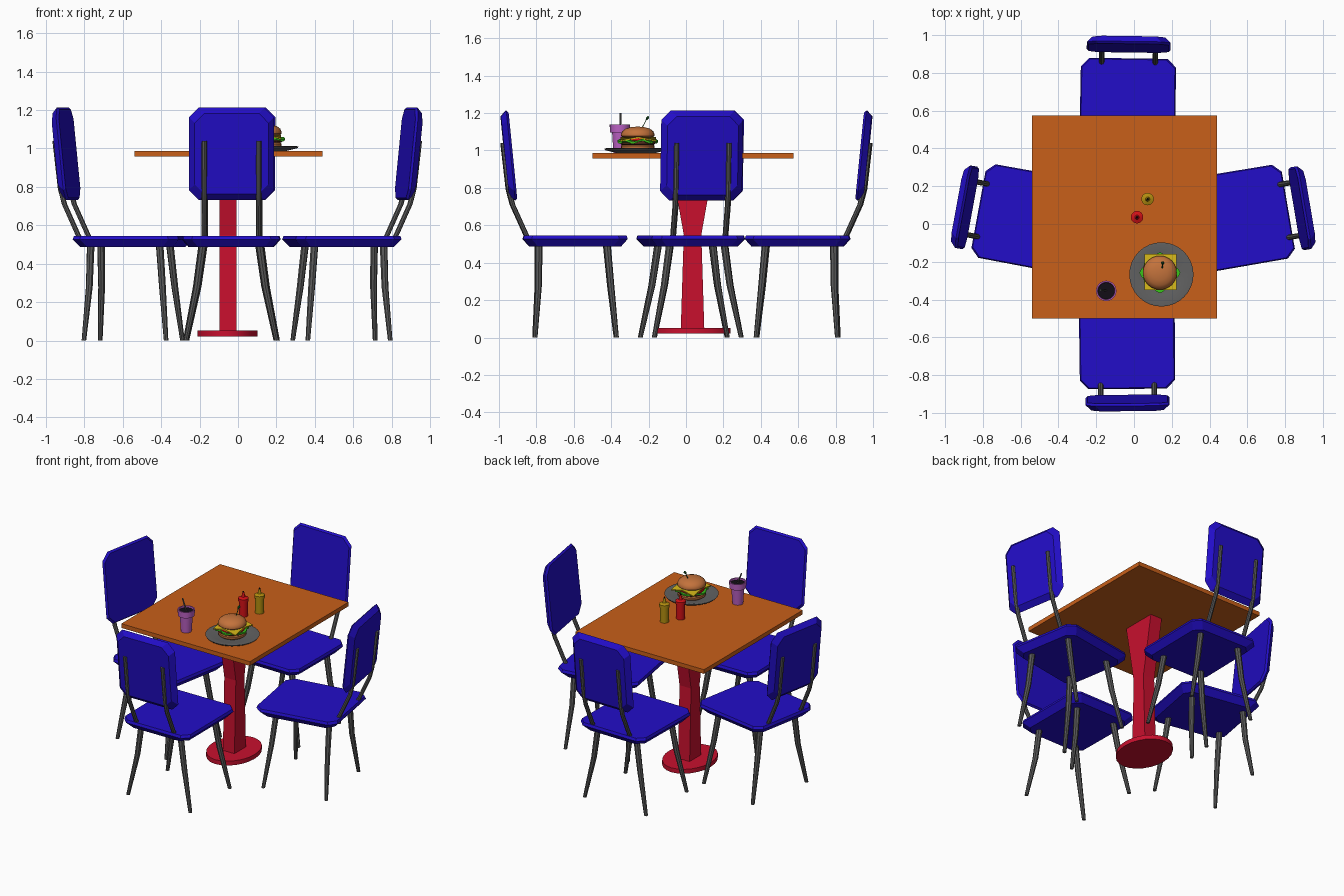
import bpy, bmesh
from math import sin, cos, pi, radians
from mathutils import Matrix, Vector

if "Cube" in bpy.data.objects:
    bpy.data.objects.remove(bpy.data.objects["Cube"])


def material(name, rgb):
    m = bpy.data.materials.new(name)
    m.diffuse_color = (*rgb, 1)
    m.use_nodes = True
    m.node_tree.nodes["Principled BSDF"].inputs["Base Color"].default_value = m.diffuse_color
    return m


BLUE = material("blue_vinyl", (0.016, 0.004, 0.58))
WOOD = material("orange_wood", (0.58, 0.115, 0.01))
CRIMSON = material("crimson", (0.58, 0.005, 0.027))
METAL = material("dark_metal", (0.1, 0.1, 0.1))
BUN = material("bun", (0.55, 0.17, 0.045))
MEAT = material("meat", (0.1, 0.03, 0.015))
GREEN = material("green", (0.04, 0.55, 0.01))
PICK = material("dark_green", (0.01, 0.12, 0.02))
CHEESE = material("cheese", (0.7, 0.5, 0.01))
RED = material("red", (0.65, 0.005, 0.008))
MUSTARD = material("mustard", (0.45, 0.27, 0.005))
PURPLE = material("purple", (0.5, 0.12, 0.55))
BLACK = material("black", (0.006, 0.004, 0.008))
PLATE = material("plate_grey", (0.12, 0.12, 0.12))


def loft(name, rings, mat, smooth=False):
    """Skin a stack of equal-length point rings and cap both ends."""
    bm = bmesh.new()
    rows = [[bm.verts.new(p) for p in ring] for ring in rings]
    n = len(rows[0])
    for a, b in zip(rows, rows[1:]):
        for i in range(n):
            j = (i + 1) % n
            bm.faces.new((a[i], a[j], b[j], b[i]))
    bm.faces.new(rows[0][::-1])
    bm.faces.new(rows[-1])
    bmesh.ops.recalc_face_normals(bm, faces=bm.faces)
    me = bpy.data.meshes.new(name)
    bm.to_mesh(me)
    bm.free()
    me.materials.append(mat)
    ob = bpy.data.objects.new(name, me)
    bpy.context.collection.objects.link(ob)
    if smooth:
        bpy.ops.object.select_all(action='DESELECT')
        ob.select_set(True)
        bpy.context.view_layer.objects.active = ob
        bpy.ops.object.shade_smooth_by_angle(angle=radians(35))
    return ob


def circle(c, rx, ry=None, n=8):
    ry = ry or rx
    return [(c[0] + rx * cos(2 * pi * i / n), c[1] + ry * sin(2 * pi * i / n), c[2]) for i in range(n)]


def lathe(name, x, y, profile, mat, n=24):
    return loft(name, [circle((x, y, z), r, n=n) for r, z in profile], mat, True)


def rod(name, path, mat, n=8):
    """Mostly upright tube; path holds (x, y, z, radius)."""
    return loft(name, [circle(p[:3], p[3], n=n) for p in path], mat, True)


def octagon(w, d, c):
    """Rectangle of half sizes w, d with cut corners."""
    return [(w, -d + c), (w, d - c), (w - c, d), (-w + c, d),
            (-w, d - c), (-w, -d + c), (-w + c, -d), (w - c, -d)]


def box(name, x0, x1, y0, y1, z0, z1, mat):
    return loft(name, [[(x0, y0, z), (x1, y0, z), (x1, y1, z), (x0, y1, z)] for z in (z0, z1)], mat)


# Chair, built once facing -y with its seat centred on the origin
def build_chair():
    seat = [[(x * (1 - 0.02 * y), y, z) for x, y in octagon(0.253 - i, 0.28 - i, 0.045)]
            for i, z in ((0.035, 0.487), (0.0, 0.527), (0.006, 0.545))]
    parts = [loft("seat", seat, BLUE)]
    back = []
    for t, i in ((0, 0.01), (0.012, 0), (0.043, 0.03)):
        back.append([(x, 0.31 + 0.1 * (h + 0.24) + t, 0.973 + h)
                     for x, h in octagon(0.222 - i, 0.24 - i, 0.05)])
    parts.append(loft("backrest", back, BLUE))
    for s, side in ((-1, "left"), (1, "right")):
        parts.append(rod(side + "_back_post", [
            (s * 0.142, 0.235, 0.50, 0.014), (s * 0.142, 0.265, 0.555, 0.014),
            (s * 0.142, 0.335, 0.71, 0.014), (s * 0.142, 0.356, 0.79, 0.014),
            (s * 0.142, 0.386, 1.04, 0.013)], METAL))
        for end, ys in (("front", (-0.17, -0.19, -0.22)), ("rear", (0.195, 0.197, 0.215))):
            parts.append(rod(f"{side}_{end}_leg", [
                (s * 0.148, ys[0], 0.495, 0.02), (s * 0.178, ys[1], 0.28, 0.018),
                (s * 0.236, ys[2], 0.0, 0.012)], METAL))
    return parts


parts = build_chair()
places = [("back", -0.033, 0.597, -0.8), ("front", -0.037, -0.593, 180.5),
          ("left", -0.548, 0.026, 79.6), ("right", 0.541, 0.026, -80.4)]
for k, (label, x, y, ang) in enumerate(places):
    m = Matrix.Translation((x, y, 0)) @ Matrix.Rotation(radians(ang), 4, 'Z')
    for p in parts:
        ob = p
        if k:
            ob = p.copy()
            bpy.context.collection.objects.link(ob)
            ob.name = label + "_chair_" + p.name.replace("back_chair_", "")
        else:
            p.name = "back_chair_" + p.name
        ob.matrix_world = m

# Table: top, flared pedestal, oval foot
box("table_top", -0.54, 0.44, -0.50, 0.575, 0.958, 0.987, WOOD)
loft("pedestal", [[(-0.052 + sx * 0.044, 0.035 + sy * h, z) for sx, sy in ((-1, -1), (1, -1), (1, 1), (-1, 1))]
                  for h, z in ((0.063, 0.04), (0.047, 0.55), (0.12, 0.96))], CRIMSON)
loft("pedestal_foot", [circle((-0.055, 0.035, z), 0.157, 0.204, 24) for z in (0.022, 0.052)], CRIMSON, True)

# Plate with shallow dish
lathe("plate", 0.145, -0.267, [(0.105, 0.987), (0.165, 1.002), (0.17, 1.01), (0.162, 1.012),
                               (0.11, 1.0), (0.01, 0.999)], PLATE, 32)

# Burger layers
bx, by = 0.137, -0.258
lathe("bottom_bun", bx, by, [(0.075, 0.998), (0.088, 1.008), (0.09, 1.024), (0.085, 1.03)], BUN)
lathe("patty", bx, by, [(0.085, 1.03), (0.093, 1.036), (0.093, 1.05), (0.085, 1.055)], MEAT)
loft("lettuce", [[(bx + (0.1 + 0.008 * cos(8 * a)) * cos(a), by + (0.1 + 0.008 * cos(8 * a)) * sin(a),
                   z + 0.008 * sin(6 * a)) for a in (2 * pi * i / 36 for i in range(36))]
                 for z in (1.044, 1.054)], GREEN)
lathe("tomato", bx, by, [(0.088, 1.052), (0.088, 1.066)], RED)
ch = [(-1, -1), (0, -1), (1, -1), (1, 0), (1, 1), (0, 1), (-1, 1), (-1, 0)]
loft("cheese", [[(bx + 0.003 + 0.085 * u, by + 0.003 + 0.095 * v, z - 0.018 * abs(u * v)) for u, v in ch]
                for z in (1.066, 1.073)], CHEESE)
lathe("top_bun", bx, by, [(0.08, 1.07), (0.089, 1.077), (0.09, 1.087), (0.083, 1.103), (0.066, 1.116),
                          (0.04, 1.124), (0.012, 1.127)], BUN)
rod("toothpick", [(0.148, -0.245, 1.10, 0.003), (0.152, -0.202, 1.185, 0.003)], PICK, 6)
rod("toothpick_frill", [(0.151, -0.212, 1.163, 0.004), (0.152, -0.206, 1.174, 0.01),
                        (0.152, -0.203, 1.183, 0.004)], PICK, 6)

# Drinking cup with wide rim, drink and straw
cx, cy = -0.147, -0.354
lathe("cup", cx, cy, [(0.034, 0.987), (0.041, 1.095), (0.053, 1.097), (0.054, 1.138), (0.046, 1.138),
                      (0.044, 1.115), (0.01, 1.115)], PURPLE)
lathe("drink", cx, cy, [(0.044, 1.114), (0.044, 1.127)], BLACK)
rod("straw", [(-0.138, -0.352, 1.1, 0.005), (-0.178, -0.35, 1.2, 0.005)], METAL, 8)

# Squeeze bottles
for name, x, y, mat in (("red_sauce_bottle", 0.016, 0.036, RED), ("yellow_sauce_bottle", 0.072, 0.132, MUSTARD)):
    lathe(name, x, y, [(0.028, 0.987), (0.028, 1.088), (0.033, 1.09), (0.033, 1.11), (0.012, 1.118),
                       (0.006, 1.148)], mat, 20)
    lathe(name + "_tip", x, y, [(0.006, 1.146), (0.004, 1.156)], BLACK, 8)
